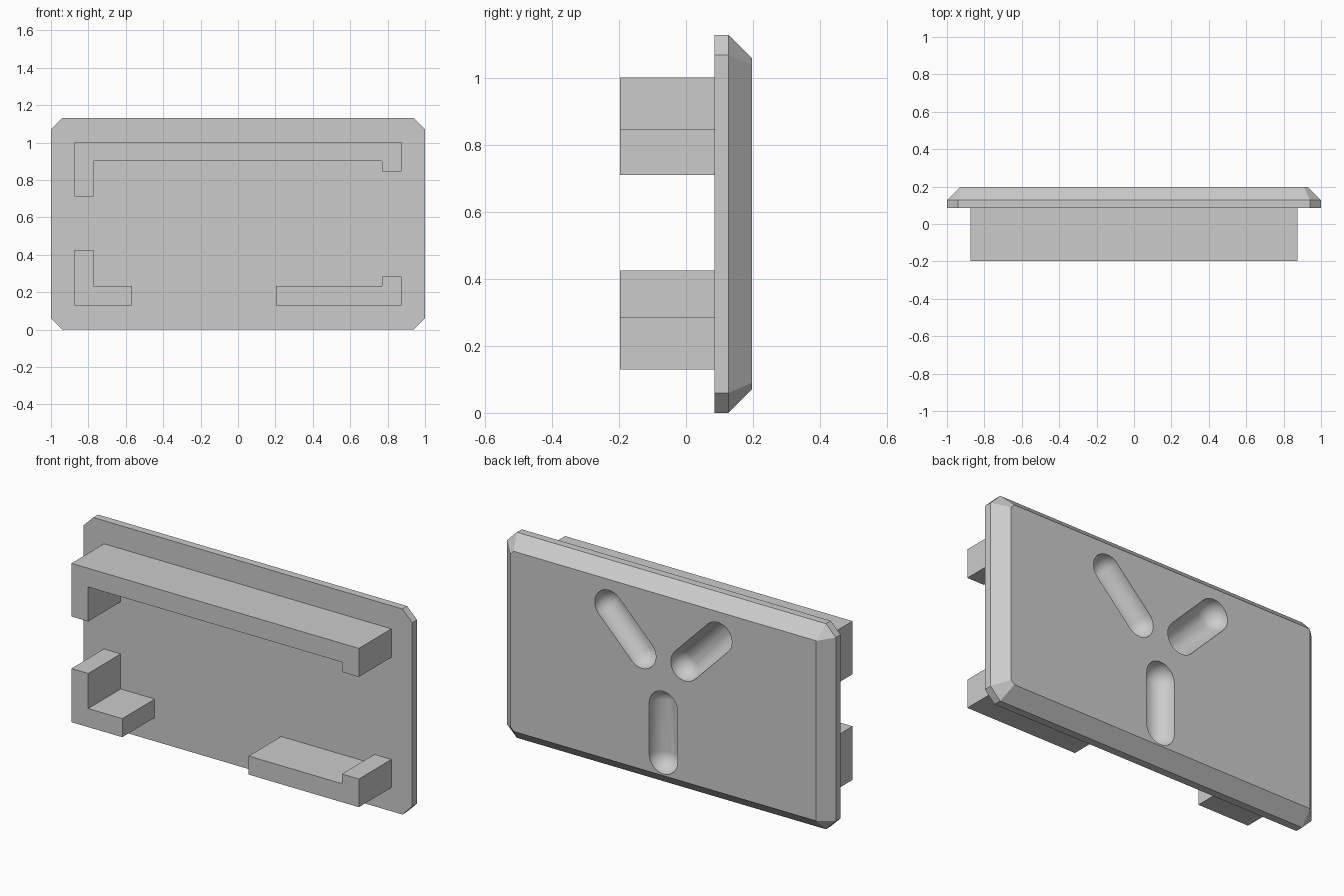
import bpy, bmesh
from math import atan2, cos, pi, sin

cube = bpy.data.objects.get("Cube")
if cube:
    bpy.data.objects.remove(cube, do_unlink=True)

grey = bpy.data.materials.new("plain grey")
grey.use_nodes = True
COLOUR = (0.6, 0.6, 0.6, 1)
grey.diffuse_color = COLOUR
grey.node_tree.nodes["Principled BSDF"].inputs["Base Color"].default_value = COLOUR

HEIGHT, FRONT, PLATE, RIM, BACK = 1.13, -0.197, 0.085, 0.127, 0.197


def loft(name, rings):
    """Join (y, outline) rings of equal length and cap both ends."""
    bm = bmesh.new()
    loops = [[bm.verts.new((x, y, z)) for x, z in pts] for y, pts in rings]
    n = len(loops[0])
    for a, b in zip(loops, loops[1:]):
        for i in range(n):
            j = (i + 1) % n
            bm.faces.new((a[i], a[j], b[j], b[i]))
    bm.faces.new(loops[0])
    bm.faces.new(loops[-1])
    bmesh.ops.recalc_face_normals(bm, faces=bm.faces[:])
    mesh = bpy.data.meshes.new(name)
    bm.to_mesh(mesh)
    bm.free()
    mesh.materials.append(grey)
    ob = bpy.data.objects.new(name, mesh)
    bpy.context.collection.objects.link(ob)
    return ob


def outline(inset, cut_left, cut_right):
    """Rectangle with its corners cut, in order round the plate."""
    w, lo, hi = 1 - inset, inset, HEIGHT - inset
    l, r = cut_left, cut_right
    return [(w - l, lo), (w, lo + l), (w, hi - l), (w - l, hi),
            (r - w, hi), (-w, hi - r), (-w, lo + r), (r - w, lo)]


def stadium(start, end, radius, steps=16):
    """Long slot outline with a half circle round each end point."""
    along = atan2(end[1] - start[1], end[0] - start[0])
    points = []
    for (x, z), base in ((end, along - pi / 2), (start, along + pi / 2)):
        for i in range(steps + 1):
            a = base + pi * i / steps
            points.append((x + radius * cos(a), z + radius * sin(a)))
    return points


# Cover plate: straight rim, then a wide bevel to the back face
rim = outline(0, 0.06, 0.06)
plate = loft("cover_plate", [(PLATE, rim), (RIM, rim),
                             (BACK, outline(0.07, 0.02, 0.0005))])

# Three round-bottomed grooves in the back face
RADIUS, STEPS = 0.086, 10
grooves = [((0.131, 0.711), (0.331, 0.915)),
           ((-0.131, 0.711), (-0.331, 0.915)),
           ((0, 0.165), (0, 0.447))]
cutters = []
for start, end in grooves:
    rings = [(BACK + 0.02, stadium(start, end, RADIUS))]
    for i in range(STEPS):
        a = pi / 2 * i / STEPS
        rings.append((BACK - 0.001 - RADIUS * sin(a),
                      stadium(start, end, RADIUS * cos(a))))
    cutter = loft("groove_cutter", rings)
    cutter.hide_render = True
    cutters.append(cutter)
    mod = plate.modifiers.new("groove", 'BOOLEAN')
    mod.operation, mod.solver, mod.object = 'DIFFERENCE', 'EXACT', cutter

# Keep the carved mesh and drop the cutters
bpy.context.view_layer.update()
graph = bpy.context.evaluated_depsgraph_get()
carved = bpy.data.meshes.new_from_object(plate.evaluated_get(graph))
plate.modifiers.clear()
plate.data = carved
for cutter in cutters:
    bpy.data.objects.remove(cutter, do_unlink=True)

bpy.ops.object.select_all(action='DESELECT')
plate.select_set(True)
bpy.context.view_layer.objects.active = plate
bpy.ops.object.shade_smooth_by_angle(angle=0.4)

# Hooked walls standing out from the front of the plate
X0, X1, X2, X3 = -0.875, -0.773, 0.77, 0.873
LOW, FLOOR, CEILING, TOP = 0.13, 0.232, 0.9, 1.003
walls = {
    "upper_wall": [(X0, TOP), (X3, TOP), (X3, 0.846), (X2, 0.846),
                   (X2, CEILING), (X1, CEILING), (X1, 0.711), (X0, 0.711)],
    "lower_right_wall": [(X0, LOW), (-0.566, LOW), (-0.566, FLOOR),
                         (X1, FLOOR), (X1, 0.425), (X0, 0.425)],
    "lower_left_wall": [(0.203, LOW), (X3, LOW), (X3, 0.285),
                        (X2, 0.285), (X2, FLOOR), (0.203, FLOOR)],
}
for name, profile in walls.items():
    loft(name, [(FRONT, profile), (PLATE, profile)])
